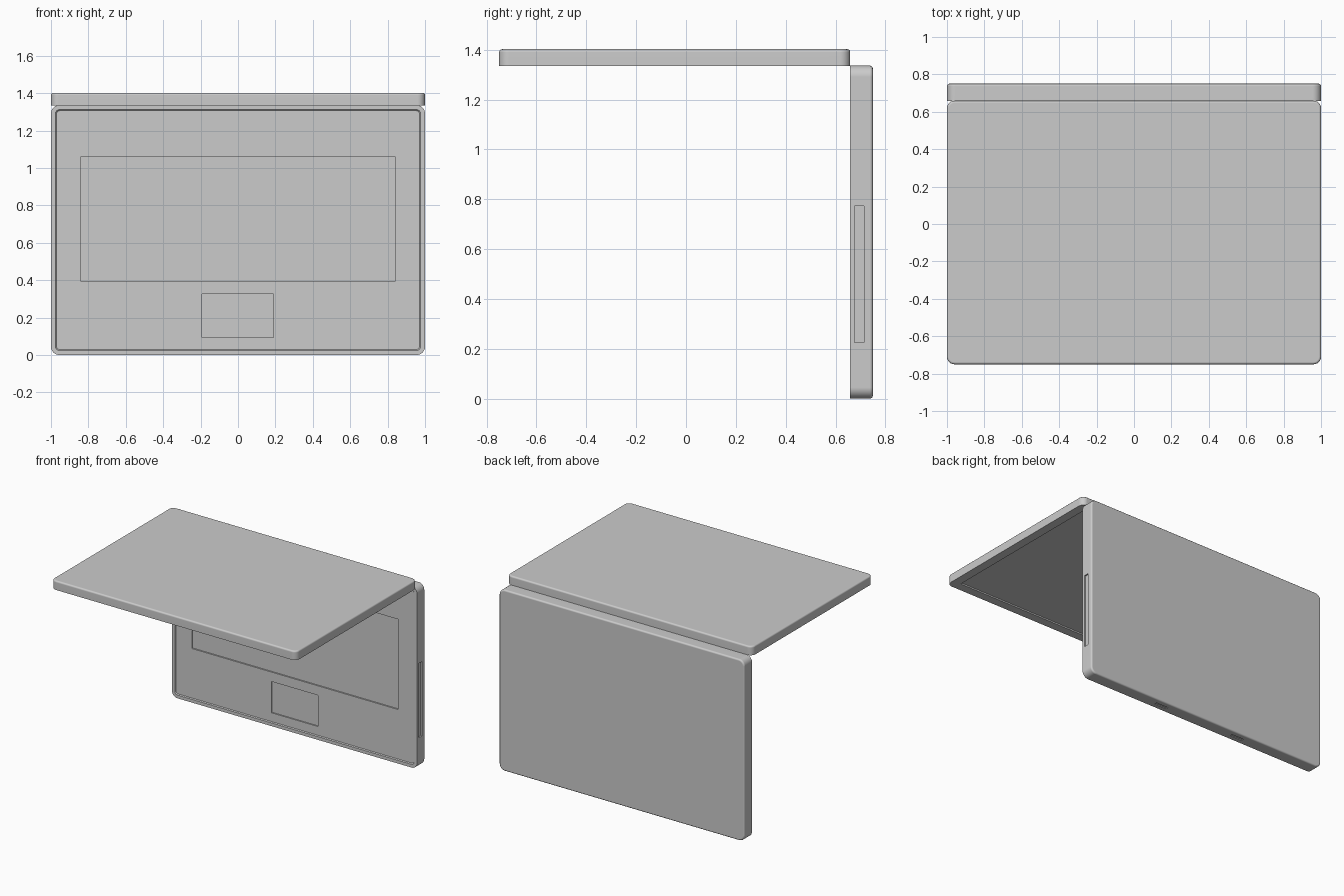
import bpy, bmesh
from mathutils import Vector

if "Cube" in bpy.data.objects:
    bpy.data.objects.remove(bpy.data.objects["Cube"])


def finish(obj):
    bpy.ops.object.select_all(action='DESELECT')
    obj.select_set(True)
    bpy.context.view_layer.objects.active = obj
    bpy.ops.object.shade_smooth_by_angle(angle=0.6)
    mod = obj.modifiers.new("flat_faces", 'WEIGHTED_NORMAL')
    mod.keep_sharp = True


def slab(name, lo, hi, axis, inner, corner, edge, rim=0, depth=0):
    """Rounded panel, thin along axis, soft outer edge; inner face may get a rim and recess."""
    lo, hi = Vector(lo), Vector(hi)
    bm = bmesh.new()
    bmesh.ops.create_cube(bm, size=1)
    for v in bm.verts:
        v.co = (lo + hi) / 2 + v.co * (hi - lo)
    thin = [e for e in bm.edges
            if abs((e.verts[0].co - e.verts[1].co).normalized()[axis]) > 0.9]
    bmesh.ops.bevel(bm, geom=thin, offset=corner, segments=6, profile=0.5, affect='EDGES')
    bm.normal_update()
    outline = [e for e in bm.edges
               if any(f.normal.dot(inner) < -0.9 for f in e.link_faces)]
    bmesh.ops.bevel(bm, geom=outline, offset=edge, segments=3, profile=0.5, affect='EDGES')
    bm.normal_update()
    if rim:
        face = max((f for f in bm.faces if f.normal.dot(inner) > 0.99),
                   key=lambda f: f.calc_area())
        bmesh.ops.inset_region(bm, faces=[face], thickness=rim, use_even_offset=True)
        bmesh.ops.inset_region(bm, faces=[face], thickness=0.006, use_even_offset=True)
        for v in face.verts:
            v.co -= inner * depth
    mesh = bpy.data.meshes.new(name)
    bm.to_mesh(mesh)
    bm.free()
    obj = bpy.data.objects.new(name, mesh)
    bpy.context.collection.objects.link(obj)
    return obj


def cut(obj, lo, hi):
    """Cut a box-shaped recess from obj."""
    lo, hi = Vector(lo), Vector(hi)
    bpy.ops.mesh.primitive_cube_add(size=1, location=(lo + hi) / 2)
    box = bpy.context.object
    box.scale = hi - lo
    box.hide_render = True
    mod = obj.modifiers.new("recess", 'BOOLEAN')
    mod.operation, mod.solver, mod.object = 'DIFFERENCE', 'EXACT', box
    bpy.context.view_layer.objects.active = obj
    bpy.ops.object.modifier_apply(modifier=mod.name)
    bpy.data.objects.remove(box)


# upright keyboard half
base = slab("keyboard_base", (-1, 0.658, 0), (1, 0.75, 1.336), 1,
            Vector((0, -1, 0)), 0.045, 0.012, 0.024, 0.006)
# keyboard well, touchpad, disc drive slot, front-edge notches
cut(base, (-0.842, 0.6, 0.395), (0.842, 0.674, 1.06))
cut(base, (-0.193, 0.6, 0.095), (0.189, 0.673, 0.325))
cut(base, (0.99, 0.677, 0.225), (1.1, 0.714, 0.772))
for x in (0.35, -0.31):
    cut(base, (x - 0.05, 0.69, -0.1), (x + 0.05, 0.71, 0.006))
finish(base)

# horizontal screen half, screen recess facing down
lid = slab("screen_lid", (-1, -0.75, 1.335), (1, 0.659, 1.402), 2,
           Vector((0, 0, -1)), 0.04, 0.012)
cut(lid, (-0.935, -0.685, 1.2), (0.935, 0.594, 1.345))
finish(lid)
